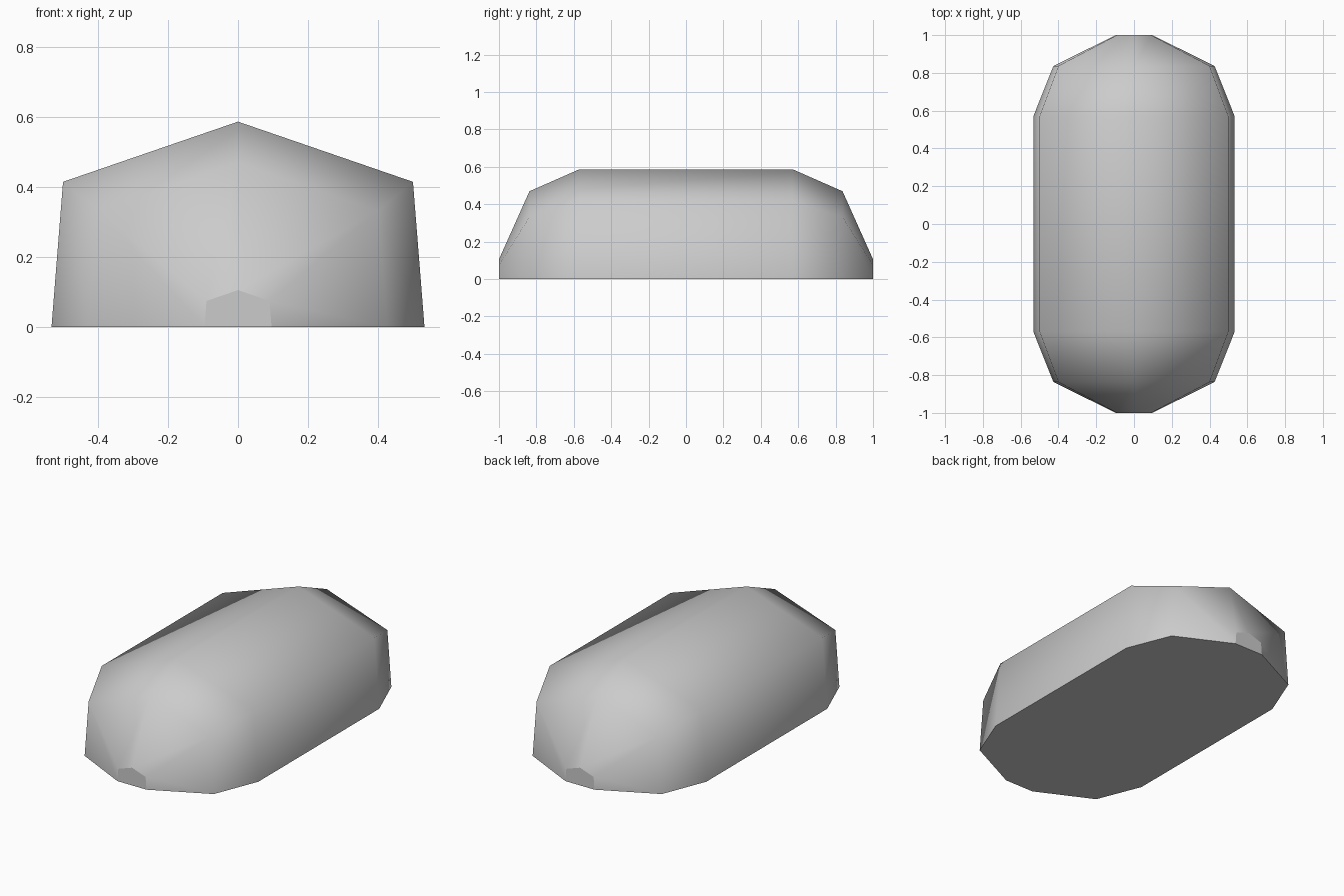
import bpy
import bmesh

cube = bpy.data.objects.get("Cube")
if cube:
    bpy.data.objects.remove(cube, do_unlink=True)

# Plain grey surface
grey = bpy.data.materials.new("light grey")
grey.use_nodes = True
colour = (0.6, 0.6, 0.6, 1)
grey.diffuse_color = colour
grey.node_tree.nodes["Principled BSDF"].inputs["Base Color"].default_value = colour

# House-shaped cross-section (x, z), scaled at each station along y
profile = [(-0.533, 0), (-0.5, 0.415), (0, 0.587), (0.5, 0.415), (0.533, 0)]
half = [(0.57, 1.0), (0.837, 0.8), (1.0, 0.18)]
stations = [(-y, s) for y, s in reversed(half)] + half

bm = bmesh.new()
rings = [[bm.verts.new((x * s, y, z * s)) for x, z in profile]
         for y, s in stations]

# Smooth shell lofted between the rings
for a, b in zip(rings, rings[1:]):
    for i in range(len(profile) - 1):
        bm.faces.new((a[i], a[i + 1], b[i + 1], b[i])).smooth = True

# Flat end caps and flat underside
flat = [bm.faces.new(rings[0]), bm.faces.new(rings[-1]),
        bm.faces.new([r[0] for r in rings] + [r[-1] for r in reversed(rings)])]
bmesh.ops.recalc_face_normals(bm, faces=bm.faces[:])
for face in flat:
    face.smooth = False
    for edge in face.edges:
        edge.smooth = False

mesh = bpy.data.meshes.new("rounded_body")
bm.to_mesh(mesh)
bm.free()
mesh.materials.append(grey)
body = bpy.data.objects.new("rounded_body", mesh)
bpy.context.collection.objects.link(body)
